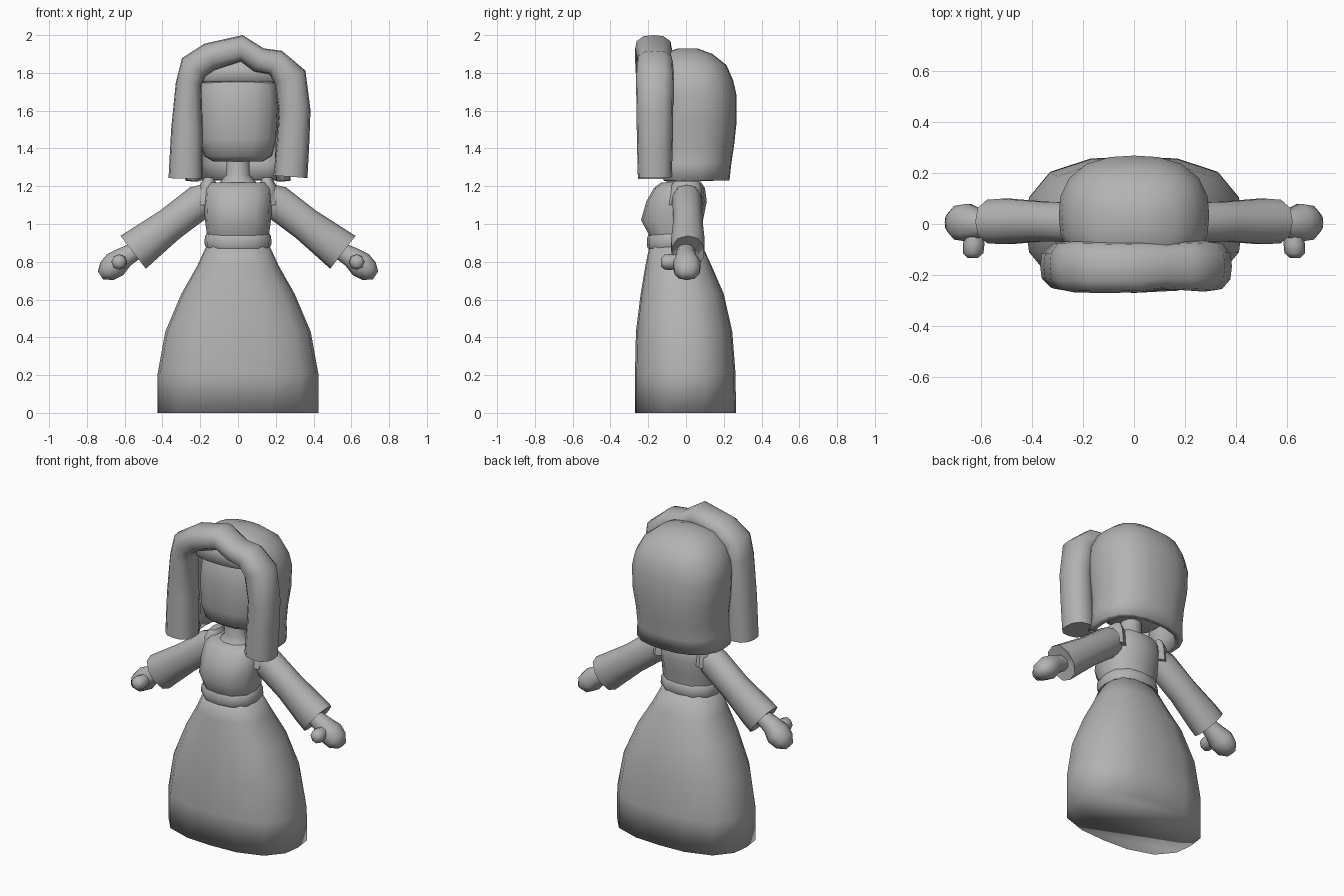
import bpy, bmesh, math
from mathutils import Vector

cube = bpy.data.objects.get("Cube")
if cube:
    bpy.data.objects.remove(cube)

GREY = (0.45, 0.45, 0.45, 1)
mat = bpy.data.materials.new("plain grey")
mat.use_nodes = True
mat.diffuse_color = GREY
mat.node_tree.nodes["Principled BSDF"].inputs["Base Color"].default_value = GREY


def finish(name, bm, angle):
    bmesh.ops.recalc_face_normals(bm, faces=bm.faces)
    mesh = bpy.data.meshes.new(name)
    bm.to_mesh(mesh)
    bm.free()
    mesh.materials.append(mat)
    mesh.shade_smooth()
    mesh.set_sharp_from_angle(angle=math.radians(angle))
    obj = bpy.data.objects.new(name, mesh)
    bpy.context.collection.objects.link(obj)
    return obj


def loft(name, rings, sides=12, power=2.0, angle=50, cut=None, caps=(True, True)):
    """Skin rings of (centre, half axis, half axis) with superellipse sections."""
    bm = bmesh.new()
    loops = []
    for c, u, v in rings:
        loop = []
        for i in range(sides):
            a = math.tau * i / sides
            x, y = math.cos(a), math.sin(a)
            k = (abs(x) ** power + abs(y) ** power) ** (-1 / power)
            loop.append(bm.verts.new(c + u * x * k + v * y * k))
        loops.append(loop)
    for lo, hi in zip(loops, loops[1:]):
        for i in range(sides):
            j = (i + 1) % sides
            bm.faces.new((lo[i], lo[j], hi[j], hi[i]))
    for wanted, loop in zip(caps, (loops[0], loops[-1])):
        if wanted:
            bm.faces.new(loop)
    if cut:
        doomed = [f for f in bm.faces if cut(f.calc_center_median())]
        bmesh.ops.delete(bm, geom=doomed, context='FACES')
    return finish(name, bm, angle)


def stack(name, rows, **kw):
    """Upright loft from rows of (z, half width, front y, back y)."""
    rings = [(Vector((0, (f + b) / 2, z)), Vector((w, 0, 0)), Vector((0, (b - f) / 2, 0)))
             for z, w, f, b in rows]
    return loft(name, rings, **kw)


def sweep(name, rows, y_axis=True, **kw):
    """Loft along a path in the xz plane from rows of (x, y, z, width, depth)."""
    pts = [Vector(r[:3]) for r in rows]
    rings = []
    for i, r in enumerate(rows):
        t = pts[min(i + 1, len(pts) - 1)] - pts[max(i - 1, 0)]
        side = Vector((t.z, 0, -t.x)).normalized()
        rings.append((pts[i], side * r[3], Vector((0, r[4], 0))))
    return loft(name, rings, **kw)


# Dress
stack("skirt", [(0, .425, -.27, .265), (.21, .425, -.27, .262), (.43, .385, -.265, .245),
                (.63, .3, -.24, .2), (.78, .215, -.215, .135), (.9, .16, -.19, .08)],
      sides=16, power=2.7, angle=120)
stack("bodice", [(.88, .155, -.18, .07), (.95, .165, -.2, .08), (1.02, .175, -.238, .09),
                 (1.12, .18, -.21, .11), (1.19, .175, -.17, .1), (1.22, .15, -.13, .08)],
      sides=12, power=2.6)
belt = stack("belt", [(.885, .172, -.2, .085), (.9, .178, -.207, .09),
                      (.94, .175, -.207, .09), (.955, .166, -.2, .08)], sides=12, power=2.6)
for v in belt.data.vertices:
    v.co.z += v.co.y * .08

# Head and neck
stack("neck", [(1.17, .12, -.14, .07), (1.23, .09, -.1, .05), (1.26, .062, -.09, .035),
               (1.38, .062, -.09, .035)], sides=10)
stack("head", [(1.33, .13, -.11, .08), (1.36, .18, -.155, .13), (1.45, .205, -.18, .17),
               (1.62, .215, -.18, .19), (1.76, .2, -.165, .17), (1.85, .13, -.1, .1)],
      sides=16, power=2.8)

# Hair: an open-fronted cap, then the thick lock framing the face
cap = stack("hair_cap", [(1.23, .28, -.2, .23), (1.32, .268, -.2, .24), (1.42, .27, -.2, .255),
                         (1.54, .288, -.2, .268), (1.68, .295, -.2, .268), (1.76, .282, -.2, .25),
                         (1.84, .24, -.18, .215), (1.9, .165, -.13, .14), (1.93, .06, -.04, .06)],
            sides=20, power=2.5, angle=80, caps=(False, True),
            cut=lambda c: c.y < -.09 and c.z < 1.74)
shell = cap.modifiers.new("thickness", 'SOLIDIFY')
shell.thickness = .04
shell.offset = -1

sweep("hair_front", [(-.278, -.165, 1.24, .09, .09), (-.27, -.165, 1.5, .084, .095),
                     (-.262, -.165, 1.74, .068, .097), (-.235, -.168, 1.83, .078, .1),
                     (-.15, -.17, 1.885, .075, .1), (.02, -.172, 1.93, .07, .097),
                     (.11, -.165, 1.868, .067, .09), (.2, -.165, 1.855, .07, .095),
                     (.275, -.165, 1.78, .088, .1), (.3, -.165, 1.6, .084, .097),
                     (.292, -.165, 1.44, .086, .095), (.278, -.165, 1.25, .09, .09)],
      sides=12, power=2.7, angle=60)

# Arms
for side, s in (("left", 1), ("right", -1)):
    def arm(part, rows, **kw):
        sweep(side + part, [(s * r[0],) + r[1:] for r in rows], **kw)

    arm("_sleeve", [(.13, 0, 1.165, .06, .07), (.2, .005, 1.12, .092, .08),
                    (.36, .01, .998, .09, .08), (.5, .01, .892, .104, .092),
                    (.555, .01, .85, .11, .088), (.535, .01, .865, .07, .06)],
        sides=10, power=2.3)
    arm("_hand", [(.53, 0, .865, .045, .045), (.6, 0, .825, .055, .055),
                  (.65, .005, .785, .07, .075), (.695, .005, .75, .058, .068),
                  (.728, .005, .728, .025, .035)], sides=10, power=2.3, angle=70)
    # Thumb points forward and slightly outward
    tip = Vector((.06 * s, -.99, -.02))
    loft(side + "_thumb",
         [(Vector((.625 * s, -.03, .8)) + tip * d, Vector((r, 0, 0)), Vector((0, 0, r)))
          for d, r in ((0, .035), (.05, .042), (.085, .04), (.104, .02))],
         sides=8, angle=70)
    # Shoulder strap of the dress
    stack(side + "_shoulder", [(1.1, .06, -.1, .09), (1.2, .05, -.08, .08),
                               (1.245, .025, -.05, .06)], sides=8,
          power=2.6).location.x = s * .155
